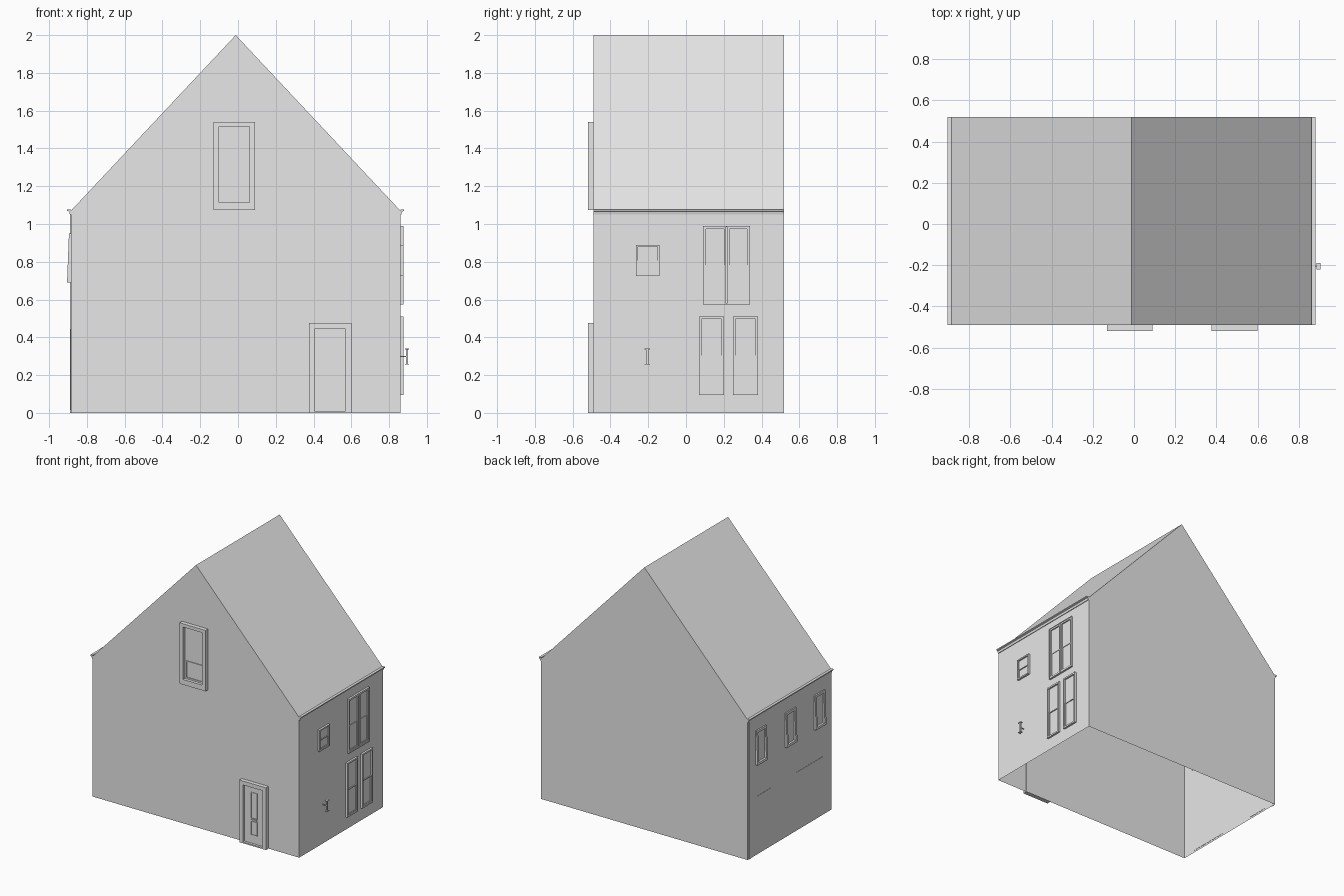
import bpy
import bmesh

if "Cube" in bpy.data.objects:
    bpy.data.objects.remove(bpy.data.objects["Cube"], do_unlink=True)

grey = bpy.data.materials.new("plain_grey")
grey.use_nodes = True
grey.diffuse_color = (0.8, 0.8, 0.8, 1)
grey.node_tree.nodes["Principled BSDF"].inputs["Base Color"].default_value = (0.8, 0.8, 0.8, 1)

X0, X1, Y0, Y1 = -0.885, 0.86, -0.49, 0.52
EAVES, RIDGE, RIDGE_X = 1.07, 2.0, -0.012

# Place a point on a wall: u along it, z up, d outward
WALLS = {
    "front": lambda u, z, d: (u, Y0 - d, z),
    "right": lambda u, z, d: (X1 + d, u, z),
    "left": lambda u, z, d: (X0 - d, u, z),
}


def make(name, bm):
    bmesh.ops.recalc_face_normals(bm, faces=bm.faces)
    mesh = bpy.data.meshes.new(name)
    bm.to_mesh(mesh)
    bm.free()
    mesh.materials.append(grey)
    obj = bpy.data.objects.new(name, mesh)
    bpy.context.collection.objects.link(obj)
    return obj


def prism(name, profile, capped=True, skip=None):
    """Sweep an x-z profile through the depth of the house."""
    bm = bmesh.new()
    a, b = ([bm.verts.new((x, y, z)) for x, z in profile] for y in (Y0, Y1))
    n = len(profile)
    for i in range(n):
        if i != skip:
            j = (i + 1) % n
            bm.faces.new((a[i], a[j], b[j], b[i]))
    if capped:
        bm.faces.new(a)
        bm.faces.new(b)
    return make(name, bm)


def loop(bm, wall, rect, d):
    u0, u1, z0, z1 = rect
    corners = ((u0, z0), (u1, z0), (u1, z1), (u0, z1))
    return [bm.verts.new(WALLS[wall](u, z, d)) for u, z in corners]


def skin(bm, loops, closed):
    pairs = list(zip(loops, loops[1:] + loops[:1]))
    for p, q in pairs if closed else pairs[:-1]:
        for i in range(4):
            j = (i + 1) % 4
            bm.faces.new((p[i], p[j], q[j], q[i]))


def plate(name, wall, rect, d0, d1):
    bm = bmesh.new()
    loops = [loop(bm, wall, rect, d) for d in (d0, d1)]
    skin(bm, loops, False)
    for ring in loops:
        bm.faces.new(ring)
    return make(name, bm)


def inset(rect, t):
    return (rect[0] + t, rect[1] - t, rect[2] + t, rect[3] - t)


def frame(name, wall, outer, inner, d0, d1):
    bm = bmesh.new()
    loops = [loop(bm, wall, r, d) for r, d in
             ((outer, d0), (outer, d1), (inner, d1), (inner, d0))]
    skin(bm, loops, True)
    return make(name, bm)


def sash(name, wall, rect, t, d):
    """Casing with a pane, a middle rail and a proud lower sash."""
    inner = inset(rect, t)
    mid = (rect[2] + rect[3]) / 2
    lower = (inner[0], inner[1], inner[2], mid)
    frame(name + "_casing", wall, rect, inner, -0.004, d)
    plate(name + "_pane", wall, inner, 0.001, 0.003)
    frame(name + "_lower_sash", wall, lower, inset(lower, 0.006), 0.002, d * 0.6)


# House shell, open underneath
prism("house_shell", [(X0, 0), (X1, 0), (X1, EAVES), (RIDGE_X, RIDGE), (X0, EAVES)], skip=0)

# Eaves gutters
for side, x, s in (("left", X0, -1), ("right", X1, 1)):
    prism(side + "_gutter", [(x, 1.05), (x + s * 0.005, 1.05), (x + s * 0.009, 1.066),
                             (x + s * 0.019, 1.07), (x + s * 0.019, 1.078), (x, 1.078)])

# Downpipe at the back corner
plate("downpipe", "left", (0.485, 0.505, 0, 1.05), 0, 0.004)

# Front door with glazed slots
door = (0.375, 0.60, 0.0, 0.475)
panel = (0.405, 0.57, 0.01, 0.445)
frame("front_door_casing", "front", door, panel, -0.004, 0.03)
plate("front_door_panel", "front", panel, -0.004, 0.012)
for part, z0, z1 in (("lower", 0.075, 0.18), ("upper", 0.20, 0.40)):
    slot = (0.462, 0.515, z0, z1)
    frame("front_door_%s_slot" % part, "front", slot, inset(slot, 0.004), 0.012, 0.016)
plate("front_door_letter_flap", "front", (0.465, 0.512, 0.184, 0.195), 0.012, 0.018)

# Attic window
attic = (-0.13, 0.09, 1.075, 1.54)
attic_in = (-0.10, 0.06, 1.115, 1.515)
frame("attic_window_casing", "front", attic, attic_in, -0.004, 0.03)
plate("attic_window_pane", "front", attic_in, 0.001, 0.008)
attic_low = (-0.092, 0.052, 1.122, 1.255)
frame("attic_window_lower_sash", "front", attic_low, inset(attic_low, 0.008), 0.008, 0.014)

# Right wall windows
for name, u0, u1 in (("ground_window_front", 0.07, 0.2), ("ground_window_back", 0.25, 0.38)):
    sash(name, "right", (u0, u1, 0.095, 0.51), 0.012, 0.015)
sash("small_window", "right", (-0.265, -0.14, 0.725, 0.89), 0.01, 0.015)
frame("double_window_casing", "right", (0.09, 0.34, 0.575, 0.99),
      (0.095, 0.335, 0.58, 0.985), -0.004, 0.015)
for name, u0, u1 in (("double_window_front", 0.095, 0.212), ("double_window_back", 0.218, 0.335)):
    sash(name, "right", (u0, u1, 0.58, 0.985), 0.012, 0.012)

# Wall lamp
plate("lamp_body", "right", (-0.212, -0.198, 0.26, 0.335), 0.03, 0.04)
for name, z in (("lamp_base", 0.255), ("lamp_cap", 0.335)):
    plate(name, "right", (-0.22, -0.19, z, z + 0.005), 0.025, 0.045)
plate("lamp_bracket", "right", (-0.207, -0.203, 0.295, 0.3), 0, 0.031)

# Left wall windows with sloping casings
for i, u in enumerate((-0.34, 0.01, 0.365)):
    rect = (u - 0.062, u + 0.062, 0.69, 0.95)
    inner = inset(rect, 0.018)
    name = "left_window_%d" % (i + 1)
    casing = frame(name + "_casing", "left", rect, inner, -0.004, 0.02)
    for v in casing.data.vertices:
        if v.co.x < X0:
            v.co.x += 0.01 * (v.co.z - 0.69) / 0.26
    plate(name + "_pane", "left", inner, 0.001, 0.004)

# Left wall doors
for name, u0, u1 in (("side_door", 0.24, 0.41), ("garden_door_back", -0.22, -0.06),
                     ("garden_door_front", -0.38, -0.22)):
    plate(name, "left", (u0, u1, 0.015, 0.445), -0.002, 0.002)
